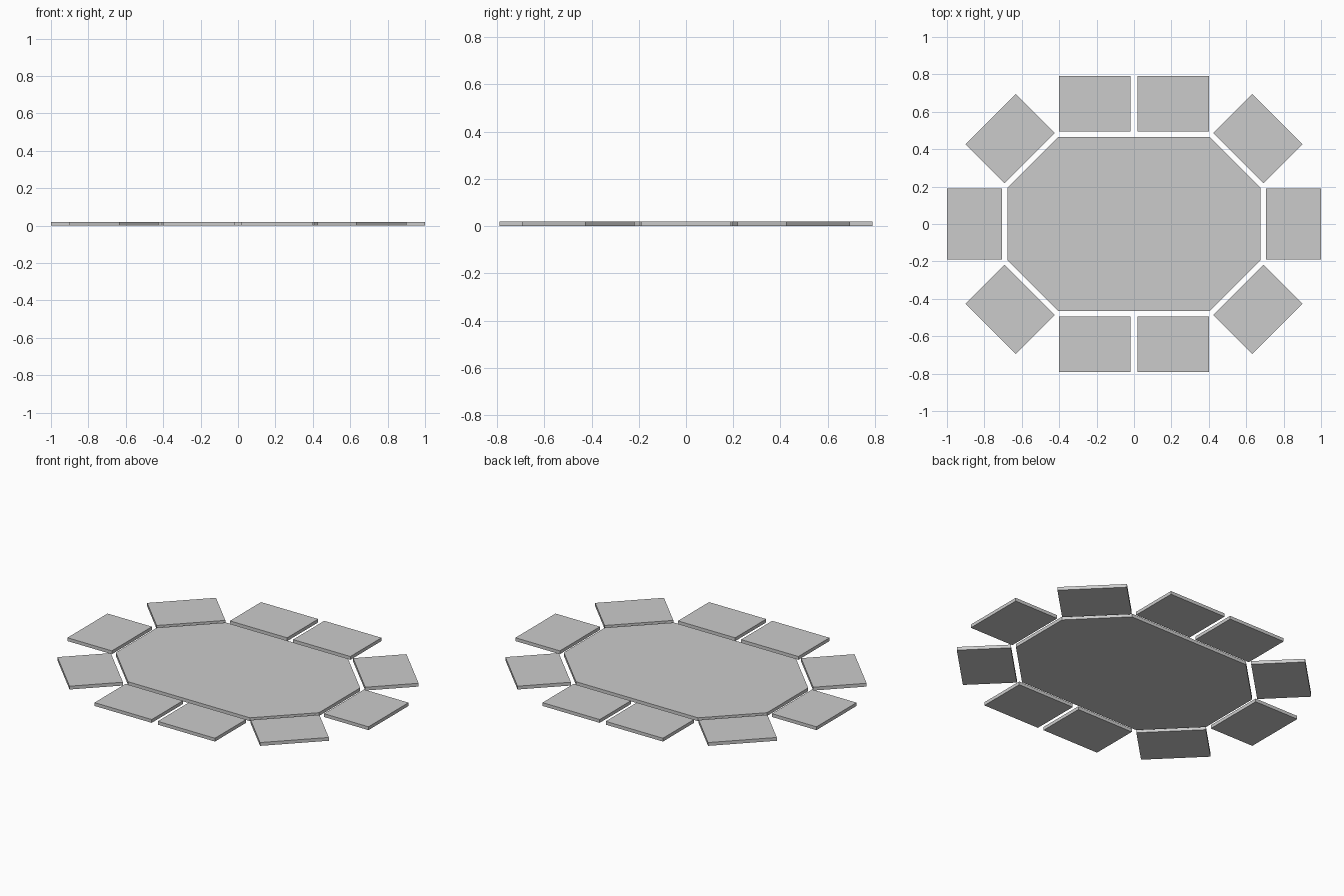
import bpy, bmesh
from math import radians
from mathutils import Matrix

if "Cube" in bpy.data.objects:
    bpy.data.objects.remove(bpy.data.objects["Cube"])

T = 0.02           # thickness of every slab
W, D = 0.38, 0.295  # outer panel width and depth


def slab(name, outline, loc=(0, 0), angle=0):
    """Extrude a flat outline upward from z = 0."""
    bm = bmesh.new()
    face = bm.faces.new([bm.verts.new((x, y, 0)) for x, y in outline])
    ext = bmesh.ops.extrude_face_region(bm, geom=[face])
    top = [v for v in ext["geom"] if isinstance(v, bmesh.types.BMVert)]
    bmesh.ops.translate(bm, verts=top, vec=(0, 0, T))
    bmesh.ops.recalc_face_normals(bm, faces=bm.faces)
    bm.transform(Matrix.Translation((*loc, 0)) @ Matrix.Rotation(radians(angle), 4, 'Z'))
    mesh = bpy.data.meshes.new(name)
    bm.to_mesh(mesh)
    bm.free()
    bpy.context.collection.objects.link(bpy.data.objects.new(name, mesh))


# Central stretched octagon
q = [(0.675, 0.195), (0.405, 0.465)]
slab("centre_panel", q + [(-x, y) for x, y in reversed(q)]
     + [(-x, -y) for x, y in q] + [(x, -y) for x, y in reversed(q)])

# Ring of rectangular panels around it
rect = [(-W / 2, -D / 2), (W / 2, -D / 2), (W / 2, D / 2), (-W / 2, D / 2)]
for sx, side in ((1, "right"), (-1, "left")):
    slab(f"{side}_panel", rect, (sx * 0.8525, 0), 90)
    for sy, end in ((1, "back"), (-1, "front")):
        slab(f"{end}_{side}_panel", rect, (sx * 0.21, sy * 0.6425))
        slab(f"{end}_{side}_corner_panel", rect, (sx * 0.663, sy * 0.456), -45 * sx * sy)
